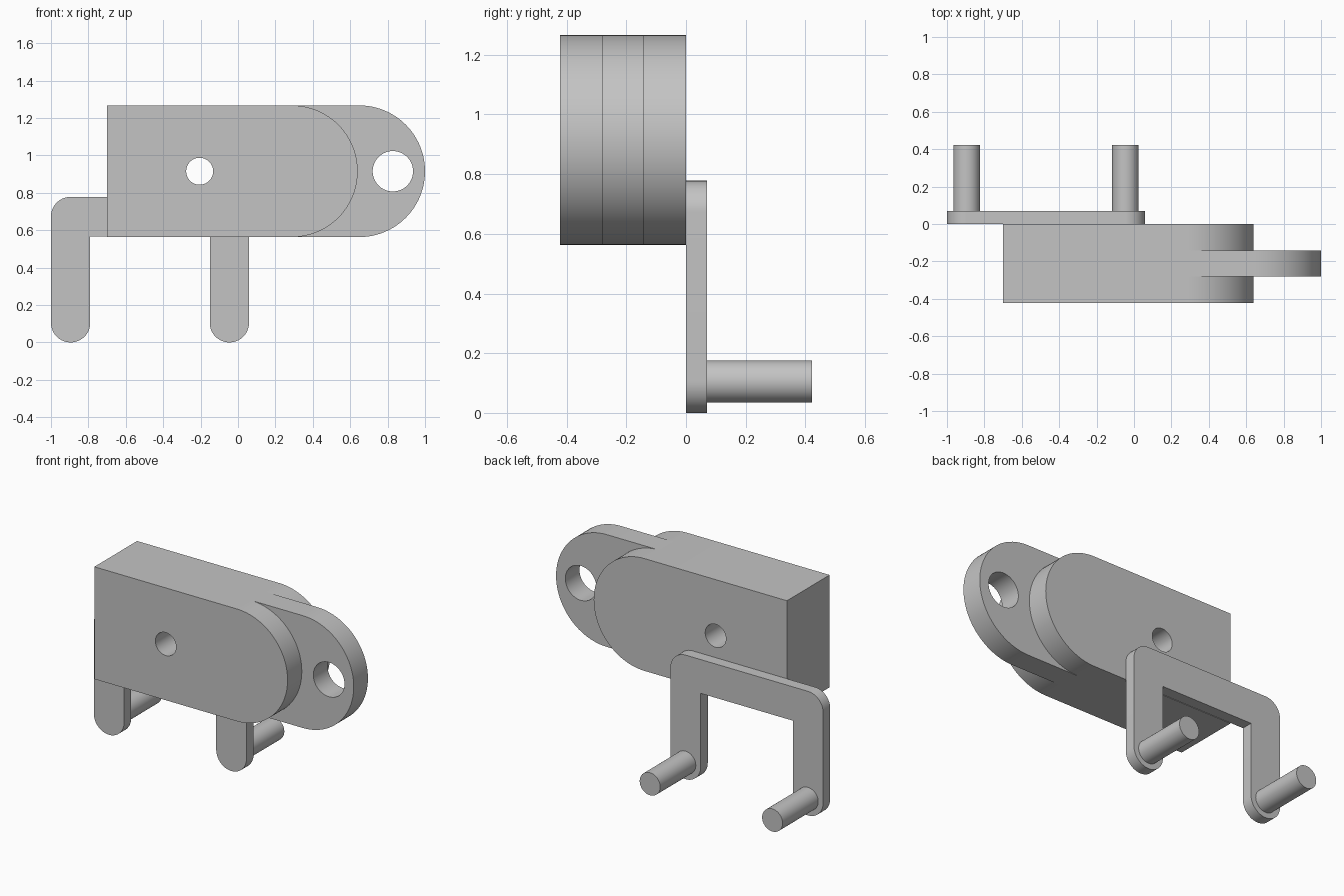
import bpy, bmesh
from math import radians, cos, sin, pi
from mathutils import Matrix

cube = bpy.data.objects.get("Cube")
if cube:
    bpy.data.objects.remove(cube, do_unlink=True)

GREY = (0.55, 0.55, 0.55, 1)
mat = bpy.data.materials.new("plain grey")
mat.use_nodes = True
mat.diffuse_color = GREY
mat.node_tree.nodes["Principled BSDF"].inputs["Base Color"].default_value = GREY


def arc(x, z, r, start, end, steps=32):
    """Points along an arc, angles in degrees."""
    angles = [radians(start + (end - start) * i / steps) for i in range(steps + 1)]
    return [(x + r * cos(a), z + r * sin(a)) for a in angles]


def circle(x, z, r):
    return arc(x, z, r, 0, 360, 64)[:-1]


def plate(name, loops, y0, y1):
    """Extrude an x-z outline, with optional hole loops, from y0 to y1."""
    curve = bpy.data.curves.new(name, "CURVE")
    curve.dimensions = "2D"
    curve.fill_mode = "BOTH"
    curve.extrude = (y1 - y0) / 2
    for loop in loops:
        spline = curve.splines.new("POLY")
        spline.points.add(len(loop) - 1)
        for point, (x, z) in zip(spline.points, loop):
            point.co = (x, z, 0, 1)
        spline.use_cyclic_u = True
    helper = bpy.data.objects.new(name + " outline", curve)
    bpy.context.collection.objects.link(helper)
    bpy.context.view_layer.update()
    graph = bpy.context.evaluated_depsgraph_get()
    mesh = bpy.data.meshes.new_from_object(helper.evaluated_get(graph))
    bpy.data.objects.remove(helper, do_unlink=True)

    # Stand the plate upright and weld caps to walls
    bm = bmesh.new()
    bm.from_mesh(mesh)
    bm.transform(Matrix.Translation((0, (y0 + y1) / 2, 0)) @ Matrix.Rotation(pi / 2, 4, "X"))
    bmesh.ops.remove_doubles(bm, verts=bm.verts, dist=0.0001)
    bmesh.ops.recalc_face_normals(bm, faces=bm.faces)
    bm.to_mesh(mesh)
    bm.free()
    mesh.materials.clear()
    mesh.materials.append(mat)
    obj = bpy.data.objects.new(name, mesh)
    bpy.context.collection.objects.link(obj)
    bpy.ops.object.select_all(action="DESELECT")
    obj.select_set(True)
    bpy.context.view_layer.objects.active = obj
    bpy.ops.object.shade_smooth_by_angle(angle=radians(30))
    return obj


# Main block with one rounded end and a cross hole
mid, rad = 0.915, 0.352
low, high = mid - rad, mid + rad
block_end, tab_end = 0.288, 0.648
body = [(-0.7, high), (-0.7, low)] + arc(block_end, mid, rad, -90, 90, 48)
plate("main_block", [body, circle(-0.205, mid, 0.072)], -0.423, 0)

# Central lug with its eye
lug = [(block_end, high), (block_end, low)] + arc(tab_end, mid, rad, -90, 90, 48)
plate("lug", [lug, circle(0.828, mid, 0.108)], -0.282, -0.141)

# Two-legged bracket behind the block
r = 0.105
left_x, right_x = -0.895, -0.046
top, bar = 0.778, 0.566
bracket = (arc(left_x, r, r, 180, 360) + [(left_x + r, bar), (right_x - r, bar)]
           + arc(right_x, r, r, 180, 360)
           + arc(right_x, top - r, r, 0, 90) + arc(left_x, top - r, r, 90, 180))
plate("bracket", [bracket], 0, 0.07)

# Pins at the feet of the bracket
for name, x in (("right_pin", left_x), ("left_pin", right_x)):
    plate(name, [circle(x, r, 0.071)], 0.068, 0.423)
